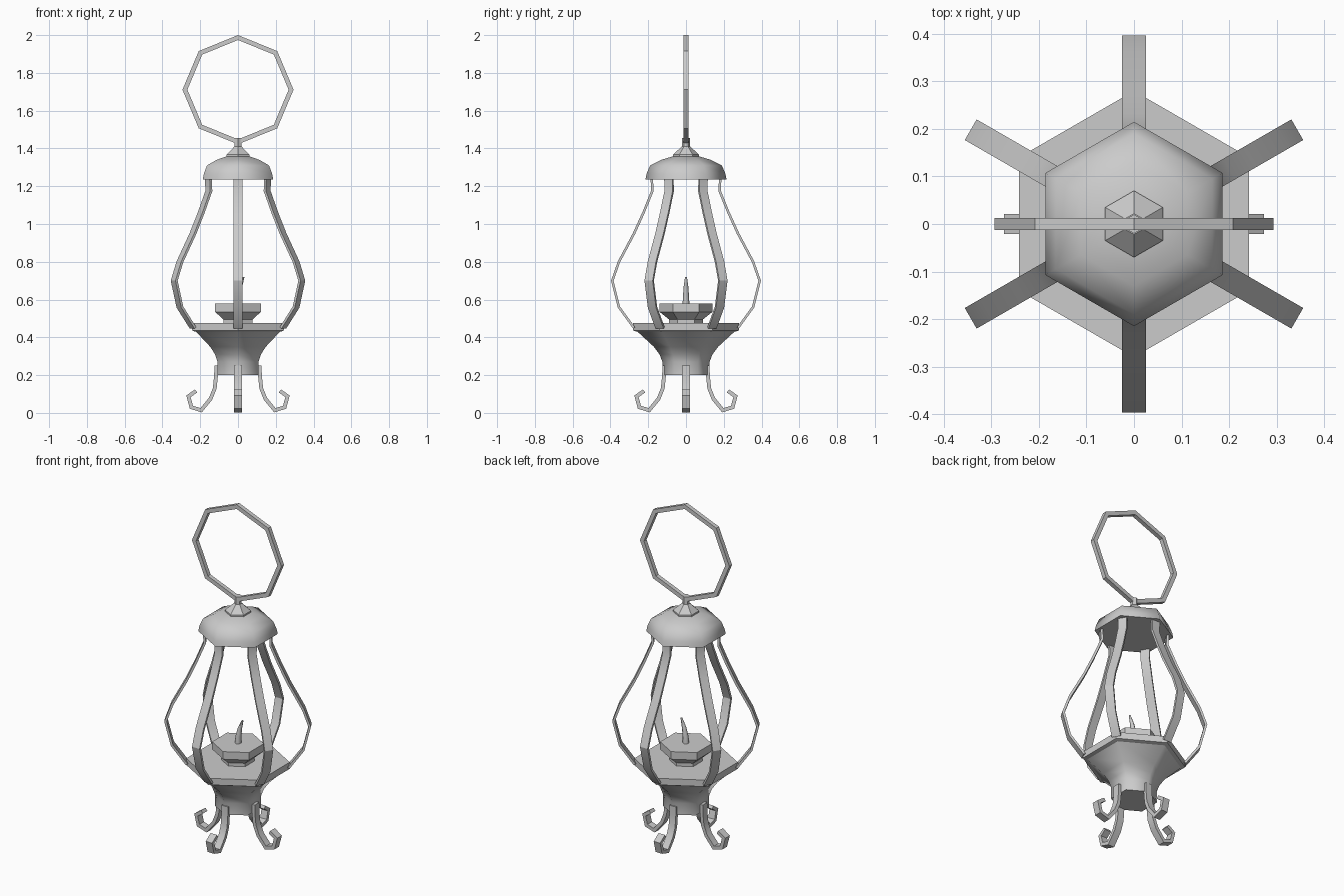
import bpy, bmesh, math
from mathutils import Vector, Matrix

cube = bpy.data.objects.get("Cube")
if cube:
    bpy.data.objects.remove(cube)

iron = bpy.data.materials.new("grey_iron")
iron.use_nodes = True
GREY = (0.6, 0.6, 0.6, 1)
iron.diffuse_color = GREY
iron.node_tree.nodes["Principled BSDF"].inputs["Base Color"].default_value = GREY


def finish(name, bm, smooth_angle):
    """Turn the bmesh into an object, smooth below the given angle in degrees."""
    bmesh.ops.recalc_face_normals(bm, faces=bm.faces)
    for f in bm.faces:
        f.smooth = True
    for e in bm.edges:
        e.smooth = e.calc_face_angle(math.pi) < math.radians(smooth_angle)
    mesh = bpy.data.meshes.new(name)
    bm.to_mesh(mesh)
    bm.free()
    mesh.materials.append(iron)
    obj = bpy.data.objects.new(name, mesh)
    bpy.context.collection.objects.link(obj)
    return obj


def skin(bm, loops, closed=False):
    """Bridge successive vertex loops, capping the ends of open shapes."""
    n = len(loops[0])
    pairs = list(zip(loops, loops[1:]))
    if closed:
        pairs.append((loops[-1], loops[0]))
    for a, b in pairs:
        for i in range(n):
            j = (i + 1) % n
            bm.faces.new((a[i], a[j], b[j], b[i]))
    if not closed:
        bm.faces.new(loops[0])
        bm.faces.new(loops[-1])


def turned(name, profile, smooth_angle=30, sides=6, lean=0):
    """Six-sided turned part with corners on the y axis; lean curves it to +x."""
    bm = bmesh.new()
    z0, z1 = profile[0][1], profile[-1][1]
    loops = []
    for r, z in profile:
        dx = lean * ((z - z0) / (z1 - z0)) ** 2
        loops.append([bm.verts.new((r * math.sin(math.tau * i / sides) + dx,
                                    r * math.cos(math.tau * i / sides), z))
                      for i in range(sides)])
    skin(bm, loops)
    return finish(name, bm, smooth_angle)


def strap(name, path, width, thick, angle=0, closed=False, smooth_angle=30):
    """Flat bar bent along an x-z path, then turned about z."""
    bm = bmesh.new()
    pts = [Vector(p) for p in path]
    n = len(pts)
    loops = []
    for i, p in enumerate(pts):
        before = pts[i - 1] if i or closed else None
        after = pts[(i + 1) % n] if i < n - 1 or closed else None
        d1 = (p - before).normalized() if before else (after - p).normalized()
        d2 = (after - p).normalized() if after else d1
        mid = (d1 + d2).normalized()
        off = Vector((-mid.y, mid.x)) * (thick / 2 / mid.dot(d1))
        a, b, h = p + off, p - off, width / 2
        loops.append([bm.verts.new(c) for c in (
            (a.x, -h, a.y), (a.x, h, a.y), (b.x, h, b.y), (b.x, -h, b.y))])
    skin(bm, loops, closed)
    bmesh.ops.rotate(bm, verts=bm.verts, matrix=Matrix.Rotation(angle, 3, 'Z'))
    return finish(name, bm, smooth_angle)


# Flared base and flat rim
turned("base", [(.125, .20), (.125, .27), (.14, .31), (.17, .35), (.262, .435)], 62)
turned("base_rim", [(.262, .43), (.28, .436), (.28, .475)])

# Oil burner with curved wick
turned("burner_foot", [(.09, .47), (.09, .50)])
turned("burner", [(.09, .495), (.14, .535), (.14, .58)])
turned("wick", [(.018, .575), (.016, .62), (.012, .67), (.005, .72)], 62, lean=.03)

# Domed roof, cap and neck
turned("roof", [(.215, 1.235), (.209, 1.265), (.19, 1.31), (.13, 1.34), (.07, 1.358)], 62)
turned("roof_cap", [(.07, 1.353), (.07, 1.367), (.022, 1.41)])
turned("neck", [(.02, 1.405), (.02, 1.455)])

# Six bowed cage bars
bar = [(.182, 1.26), (.178, 1.175), (.225, 1.06), (.275, .95), (.355, .80),
       (.39, .70), (.355, .56), (.275, .45)]
for k in range(6):
    strap(f"cage_bar_{k + 1}", bar, .05, .013, math.radians(30 + 60 * k))

# Four scrolled feet
foot = [(.115, .25), (.116, .20), (.123, .13), (.145, .075), (.195, .014),
        (.247, .03), (.262, .088), (.222, .116)]
for k in range(4):
    strap(f"foot_{k + 1}", foot, .042, .02, math.radians(90 * k))

# Octagonal hanging ring
ring = [(.281 * math.sin(math.tau * i / 8), 1.711 + .276 * math.cos(math.tau * i / 8))
        for i in range(8)]
strap("hanging_ring", ring, .025, .024, closed=True)
